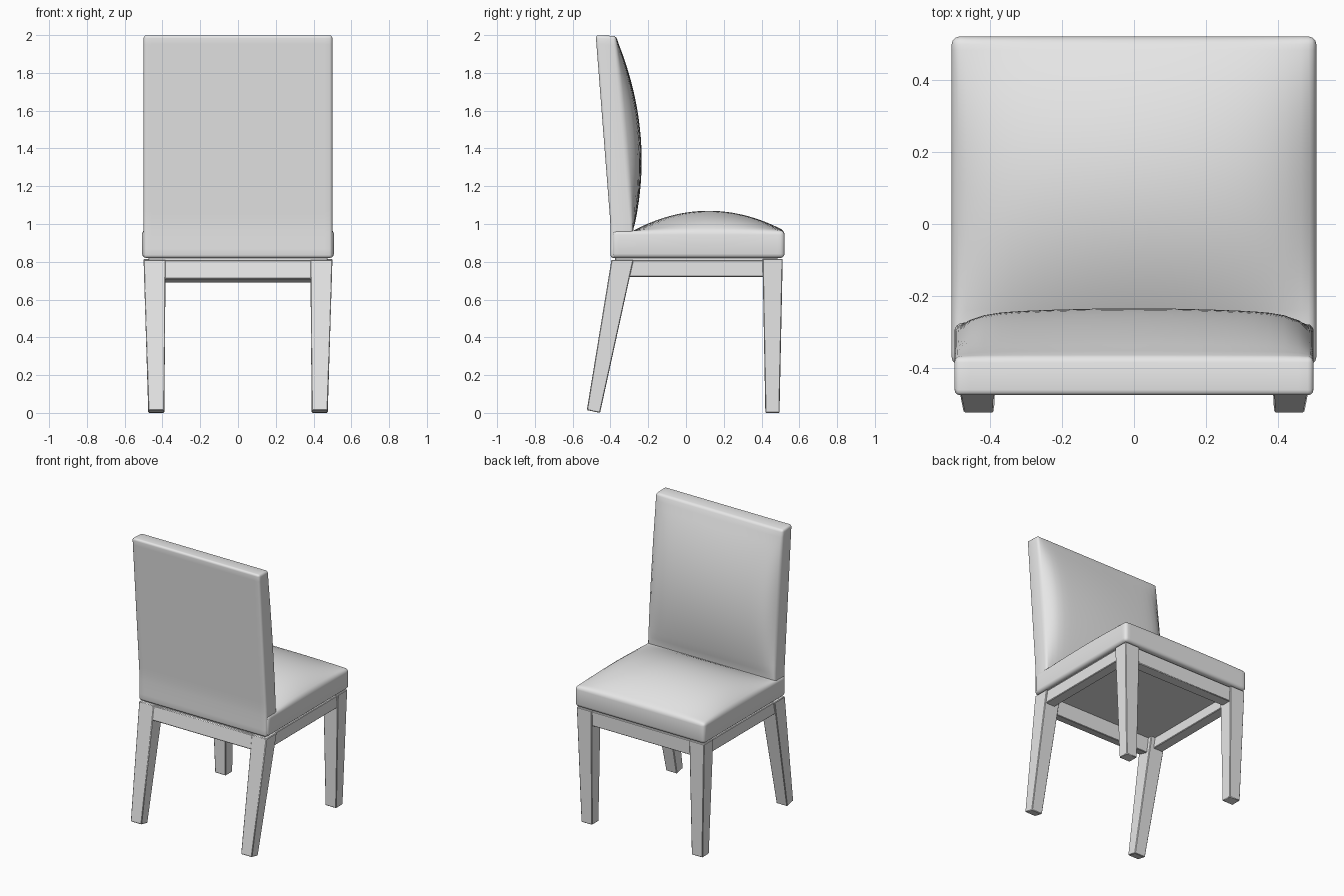
import bpy, bmesh, math

cube = bpy.data.objects.get("Cube")
if cube:
    bpy.data.objects.remove(cube, do_unlink=True)

grey = bpy.data.materials.new("light_grey")
grey.use_nodes = True
colour = (0.8, 0.8, 0.8, 1)
grey.diffuse_color = colour
grey.node_tree.nodes["Principled BSDF"].inputs["Base Color"].default_value = colour


def finish(name, bm, bevel, segments):
    """Round the hard edges and turn the bmesh into a shaded object."""
    bmesh.ops.recalc_face_normals(bm, faces=bm.faces)
    hard = [e for e in bm.edges if e.calc_face_angle(0) > math.radians(35)]
    bmesh.ops.bevel(bm, geom=hard, offset=bevel, segments=segments,
                    profile=0.5, affect='EDGES', clamp_overlap=True)
    mesh = bpy.data.meshes.new(name)
    bm.to_mesh(mesh)
    bm.free()
    mesh.materials.append(grey)
    obj = bpy.data.objects.new(name, mesh)
    bpy.context.collection.objects.link(obj)
    bpy.ops.object.select_all(action='DESELECT')
    obj.select_set(True)
    bpy.context.view_layer.objects.active = obj
    bpy.ops.object.shade_smooth_by_angle(angle=math.radians(35))
    return obj


def cushion(name, place, bevel):
    """Subdivided slab; place(u, v, w) maps u, v in -1..1 and w in 0..1."""
    bm = bmesh.new()
    bmesh.ops.create_grid(bm, x_segments=24, y_segments=24, size=1)
    ext = bmesh.ops.extrude_face_region(bm, geom=bm.faces[:], use_keep_orig=True)
    for item in ext["geom"]:
        if isinstance(item, bmesh.types.BMVert):
            item.co.z = 1
    for v in bm.verts:
        v.co = place(*v.co)
    return finish(name, bm, bevel, 3)


def prism(name, x_low, x_high, y_low, y_high, z_low, z_high):
    """Tapered beam; z_low gives the rear and front heights of its foot."""
    bm = bmesh.new()
    bmesh.ops.create_cube(bm, size=2)
    for v in bm.verts:
        xs, ys = (x_high, y_high) if v.co.z > 0 else (x_low, y_low)
        i, j = int(v.co.x > 0), int(v.co.y > 0)
        v.co = (xs[i], ys[j], z_high if v.co.z > 0 else z_low[j])
    return finish(name, bm, 0.004, 1)


# Upholstery
def seat_shape(u, v, w):
    x, y = 0.508 * u, 0.065 + 0.457 * v
    t = (y - 0.12) / 0.4
    dome = 0.105 * max(0, 1 - t * t) * (1 - 0.5 * u ** 2 - 0.5 * u ** 6)
    return (x, y, 0.82 + w * (0.145 + dome))


def back_shape(u, v, w):
    z = 1.41 + 0.59 * v
    lean = max(0, z - 1.0)
    rear = -0.4 - 0.078 * lean
    t = (z - 1.48) / 0.51
    bulge = 0.082 * max(0, 1 - t * t) * (1 - 0.25 * u ** 2 - 0.75 * u ** 12)
    front = -0.28 - 0.09 * lean + bulge
    return (0.5 * u, rear + w * (front - rear), z - 0.01 * w * max(0, v) * 0.5)


cushion("seat_cushion", seat_shape, 0.022)
cushion("backrest", back_shape, 0.016)

# Legs and side rails, one set for each side
for side, s in (("left", 1), ("right", -1)):
    foot = sorted((s * 0.39, s * 0.475))
    hip = sorted((s * 0.383, s * 0.5))
    prism(side + "_front_leg", foot, hip, (0.42, 0.495), (0.405, 0.512), (0, 0), 0.815)
    prism(side + "_rear_leg", foot, hip, (-0.525, -0.455), (-0.395, -0.278),
          (0.015, 0), 0.81)
    rail = sorted((s * 0.415, s * 0.49))
    prism(side + "_rail", rail, rail, (-0.35, 0.45), (-0.35, 0.45), (0.72, 0.72), 0.807)

# Cross rails and the panel under the seat
span = (-0.43, 0.43)
prism("front_rail", span, span, (0.425, 0.5), (0.425, 0.503), (0.705, 0.705), 0.81)
prism("rear_rail", span, span, (-0.408, -0.33), (-0.392, -0.31), (0.71, 0.69), 0.807)
panel = (-0.475, 0.475)
prism("seat_panel", panel, panel, (-0.375, 0.485), (-0.375, 0.485), (0.79, 0.79), 0.83)
